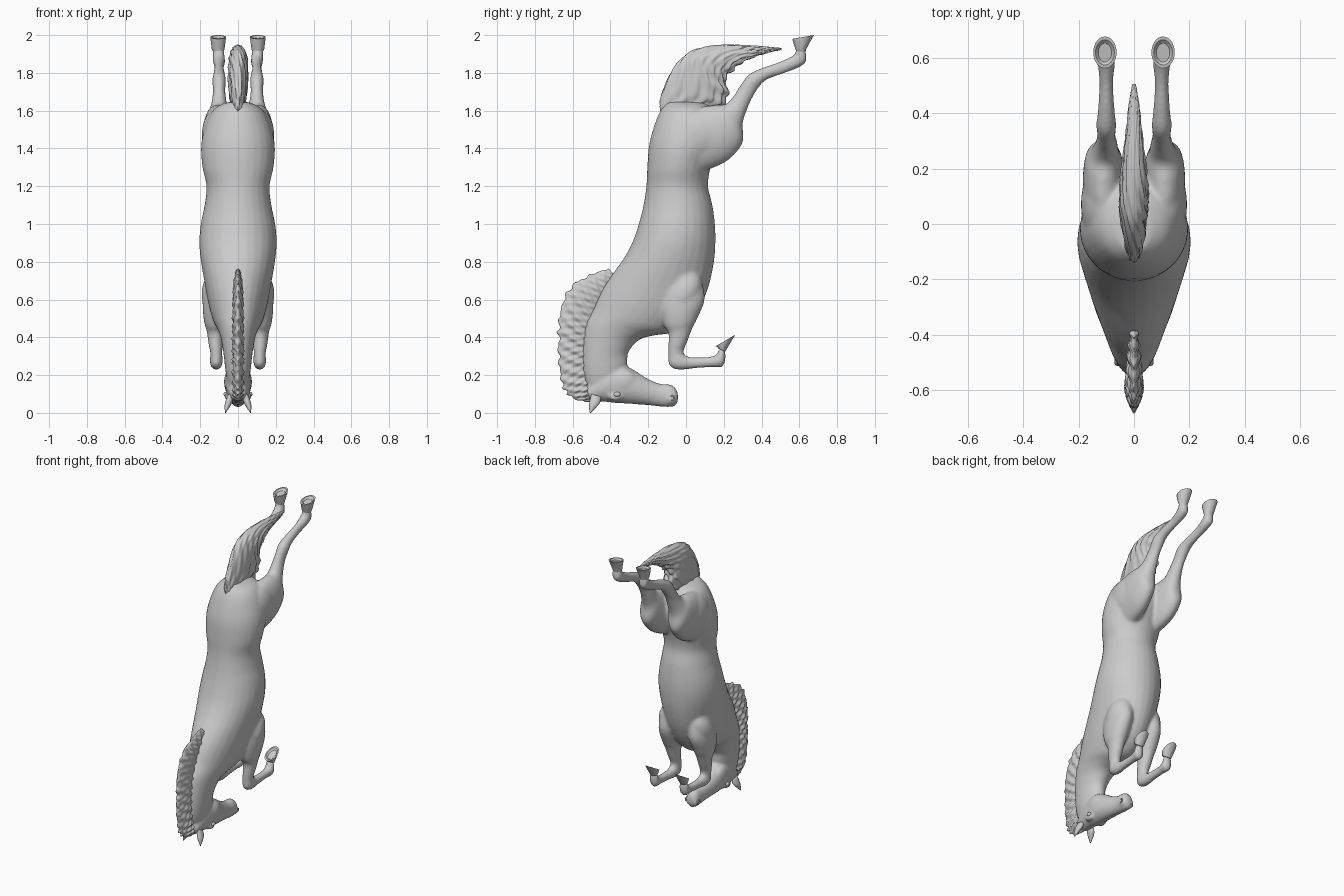
import bpy, bmesh, math, random
from mathutils import Vector, Matrix

random.seed(4)
COLS = ("ay", "az", "by", "bz", "x", "w")  # two profile points, x centre, half width


def spline(rows, steps):
    out = []
    for i in range(len(rows) - 1):
        p0, p1, p2, p3 = (rows[max(0, min(len(rows) - 1, i + k))] for k in (-1, 0, 1, 2))
        for s in range(steps):
            t = s / steps
            out.append([0.5 * (2 * b + (c - a) * t + (2 * a - 5 * b + 4 * c - d) * t * t
                               + (3 * b - a - 3 * c + d) * t ** 3) for a, b, c, d in zip(p0, p1, p2, p3)])
    return out + [list(rows[-1])]


def loft(bm, rows, steps=5, n=28, side=1, hair=None):
    """Skin ellipses spanning each pair of profile points."""
    rings = []
    rows = spline(rows, steps)
    for j, (ay, az, by, bz, x, w) in enumerate(rows):
        ring = []
        for k in range(n):
            a = 2 * math.pi * k / n
            c, s = math.cos(a), math.sin(a)
            if hair:
                c, s = hair(j / (len(rows) - 1), a, c, s)
            ring.append(bm.verts.new((side * (x + w * s), (ay + by) / 2 + (by - ay) / 2 * c,
                                      (az + bz) / 2 + (bz - az) / 2 * c)))
        rings.append(ring)
    faces = [bm.faces.new((p[k], p[(k + 1) % n], q[(k + 1) % n], q[k]))
             for p, q in zip(rings, rings[1:]) for k in range(n)]
    faces += [bm.faces.new(rings[0]), bm.faces.new(rings[-1])]
    bmesh.ops.recalc_face_normals(bm, faces=faces)


def ball(bm, loc, size, tilt=0.0):
    m = Matrix.Translation(loc) @ Matrix.Rotation(tilt, 4, 'X') @ Matrix.Diagonal((*size, 1))
    bmesh.ops.create_uvsphere(bm, u_segments=24, v_segments=16, radius=1, matrix=m)


def finish(bm, name, angle=math.pi):
    me = bpy.data.meshes.new(name)
    bm.to_mesh(me)
    bm.free()
    for p in me.polygons:
        p.use_smooth = True
    if angle < math.pi:
        me.set_sharp_from_angle(angle=angle)
    ob = bpy.data.objects.new(name, me)
    bpy.context.collection.objects.link(ob)
    return ob


TRUNK = [(-.10, 1.645, .08, 1.645, 0, .06), (-.135, 1.60, .13, 1.62, 0, .125),
         (-.165, 1.53, .17, 1.54, 0, .168), (-.195, 1.42, .17, 1.42, 0, .195),
         (-.205, 1.30, .13, 1.30, 0, .188), (-.21, 1.20, .117, 1.20, 0, .167),
         (-.225, 1.10, .14, 1.10, 0, .177), (-.25, 1.0, .153, 1.0, 0, .197),
         (-.285, .90, .156, .90, 0, .205), (-.335, .81, .145, .78, 0, .195),
         (-.40, .72, .11, .64, 0, .175), (-.45, .64, .04, .51, 0, .155),
         (-.49, .55, -.06, .43, 0, .13), (-.53, .47, -.17, .41, 0, .105),
         (-.545, .38, -.25, .385, 0, .088), (-.55, .28, -.305, .32, 0, .075),
         (-.54, .18, -.31, .26, 0, .066), (-.50, .08, -.33, .20, 0, .05)]
HEAD = [(-.53, .13, -.505, .06, 0, .04), (-.44, .23, -.45, .06, 0, .062),
        (-.36, .26, -.37, .052, 0, .07), (-.28, .23, -.30, .048, 0, .067),
        (-.21, .185, -.23, .043, 0, .055), (-.14, .155, -.16, .036, 0, .043),
        (-.09, .152, -.10, .03, 0, .042), (-.058, .135, -.06, .036, 0, .037),
        (-.043, .105, -.043, .06, 0, .02)]
HIND = [(-.08, 1.53, .10, 1.28, .09, .08), (.05, 1.61, .22, 1.335, .105, .08),
        (.15, 1.63, .30, 1.43, .11, .068), (.21, 1.635, .30, 1.53, .105, .052),
        (.25, 1.675, .325, 1.61, .10, .04), (.285, 1.73, .355, 1.675, .10, .033),
        (.33, 1.79, .39, 1.73, .10, .036), (.40, 1.825, .43, 1.765, .10, .03),
        (.50, 1.86, .525, 1.80, .10, .025), (.563, 1.89, .60, 1.83, .10, .032),
        (.58, 1.91, .638, 1.865, .103, .032), (.582, 1.94, .63, 1.93, .105, .03)]
FORE = [(-.12, .72, .07, .75, .10, .07), (-.14, .57, .10, .61, .115, .072),
        (-.12, .47, .06, .50, .12, .06), (-.093, .42, .035, .45, .12, .046),
        (-.094, .35, .008, .38, .118, .038), (-.094, .30, -.012, .33, .115, .032),
        (-.088, .25, -.005, .305, .115, .034), (-.04, .228, .005, .30, .115, .032),
        (.04, .235, .04, .295, .115, .026), (.13, .242, .125, .297, .115, .025),
        (.19, .243, .165, .312, .115, .032), (.208, .28, .167, .32, .115, .031),
        (.208, .325, .175, .345, .115, .028)]

# Body: trunk, neck, head, limbs and muscles fused into one smooth skin
bm = bmesh.new()
loft(bm, TRUNK)
loft(bm, HEAD)
for s in (1, -1):
    loft(bm, HIND, side=s)
    loft(bm, FORE, side=s)
    ball(bm, (s * .115, -.01, .63), (.078, .085, .13), -.5)      # shoulder
    ball(bm, (s * .11, .07, 1.47), (.082, .15, .14), .5)         # haunch
    ball(bm, (s * .042, -.33, .165), (.032, .07, .065))          # cheek
    ball(bm, (s * .052, -.375, .085), (.02, .035, .022))         # brow
    ball(bm, (s * .028, -.078, .075), (.02, .03, .028))          # muzzle
body = finish(bm, "horse_body")
rem = body.modifiers.new("fuse", 'REMESH')
rem.mode, rem.voxel_size, rem.use_smooth_shade = 'VOXEL', .009, True
smo = body.modifiers.new("soften", 'SMOOTH')
smo.factor, smo.iterations = .5, 8


# Hooves: flared, with recessed soles
def hoof(name, rows):
    for s, label in ((1, "right"), (-1, "left")):
        b = bmesh.new()
        loft(b, rows, steps=1, side=s)
        finish(b, f"{name}_{label}", math.radians(35))


hoof("hind_hoof", [(.583, 1.915, .633, 1.91, .104, .028), (.578, 1.93, .636, 1.925, .105, .034),
                   (.562, 1.98, .677, 2.0, .105, .042), (.574, 1.982, .665, 1.998, .105, .034),
                   (.585, 1.973, .652, 1.985, .105, .024)])
hoof("front_hoof", [(.208, .325, .172, .34, .115, .027), (.218, .342, .165, .35, .115, .033),
                    (.26, .413, .155, .352, .115, .041), (.25, .407, .166, .358, .115, .033),
                    (.244, .392, .18, .355, .115, .024)])

# Ears, eyes and nostrils
for s, label in ((1, "right"), (-1, "left")):
    b = bmesh.new()
    loft(b, [(-.50, .10, -.45, .085, .04, .014), (-.51, .065, -.455, .055, .048, .019),
             (-.513, .035, -.475, .03, .057, .014), (-.511, .002, -.505, .0, .066, .002)], n=16, side=s)
    finish(b, f"ear_{label}")
    b = bmesh.new()
    ball(b, (s * .065, -.365, .098), (.011, .018, .013))
    finish(b, f"eye_{label}")
    bpy.ops.mesh.primitive_torus_add(major_radius=.012, minor_radius=.004, major_segments=20,
                                     minor_segments=8, location=(s * .044, -.073, .078),
                                     rotation=(.3, math.pi / 2, 0))
    bpy.context.object.name = f"nostril_{label}"
    bpy.ops.object.shade_smooth()


# Mane: thin crest of locks with a ragged outer edge
def mane_hair(t, a, c, s):
    outer = max(0, c)
    lock = .10 * abs(math.sin(t * 46 + .6 * math.sin(t * 17))) + .03 * math.sin(t * 131)
    groove = 1 + .22 * math.sin(t * 95 + 4 * c) + .12 * math.sin(t * 160 - 6 * c)
    return c - outer ** 3 * lock * 1.5, s * groove * (1 - .35 * outer)


MANE = [(-.37, .72, -.41, .765, 0, .012), (-.42, .64, -.51, .735, 0, .02),
        (-.47, .55, -.62, .665, 0, .024), (-.50, .45, -.675, .53, 0, .026),
        (-.51, .36, -.682, .39, 0, .027), (-.51, .27, -.68, .26, 0, .027),
        (-.50, .18, -.655, .13, 0, .026), (-.47, .12, -.59, .07, 0, .024),
        (-.44, .10, -.51, .055, 0, .015)]
b = bmesh.new()
loft(b, MANE, steps=22, n=40, hair=mane_hair)
finish(b, "mane")


# Tail: sweeping plume with strands running lengthwise
def tail_hair(t, a, c, s):
    k = 1 + .07 * math.sin(11 * a + 9 * math.sin(t * 7)) + .05 * math.sin(19 * a - t * 34)
    if c > 0:
        k += .06 * c * math.sin(t * 60)
    return c * (1 + (k - 1) * (.9 if c > 0 else .3)), s * k


TAIL = [(-.12, 1.54, -.04, 1.59, 0, .02), (-.138, 1.64, .09, 1.615, 0, .034),
        (-.11, 1.74, .18, 1.635, 0, .045), (-.06, 1.83, .215, 1.70, 0, .05),
        (.01, 1.905, .205, 1.77, 0, .05), (.10, 1.937, .245, 1.82, 0, .046),
        (.20, 1.948, .295, 1.855, 0, .037), (.32, 1.947, .36, 1.885, 0, .027),
        (.42, 1.94, .44, 1.908, 0, .018), (.505, 1.932, .505, 1.922, 0, .006)]
b = bmesh.new()
loft(b, TAIL, steps=14, n=72, hair=tail_hair)
finish(b, "tail")
